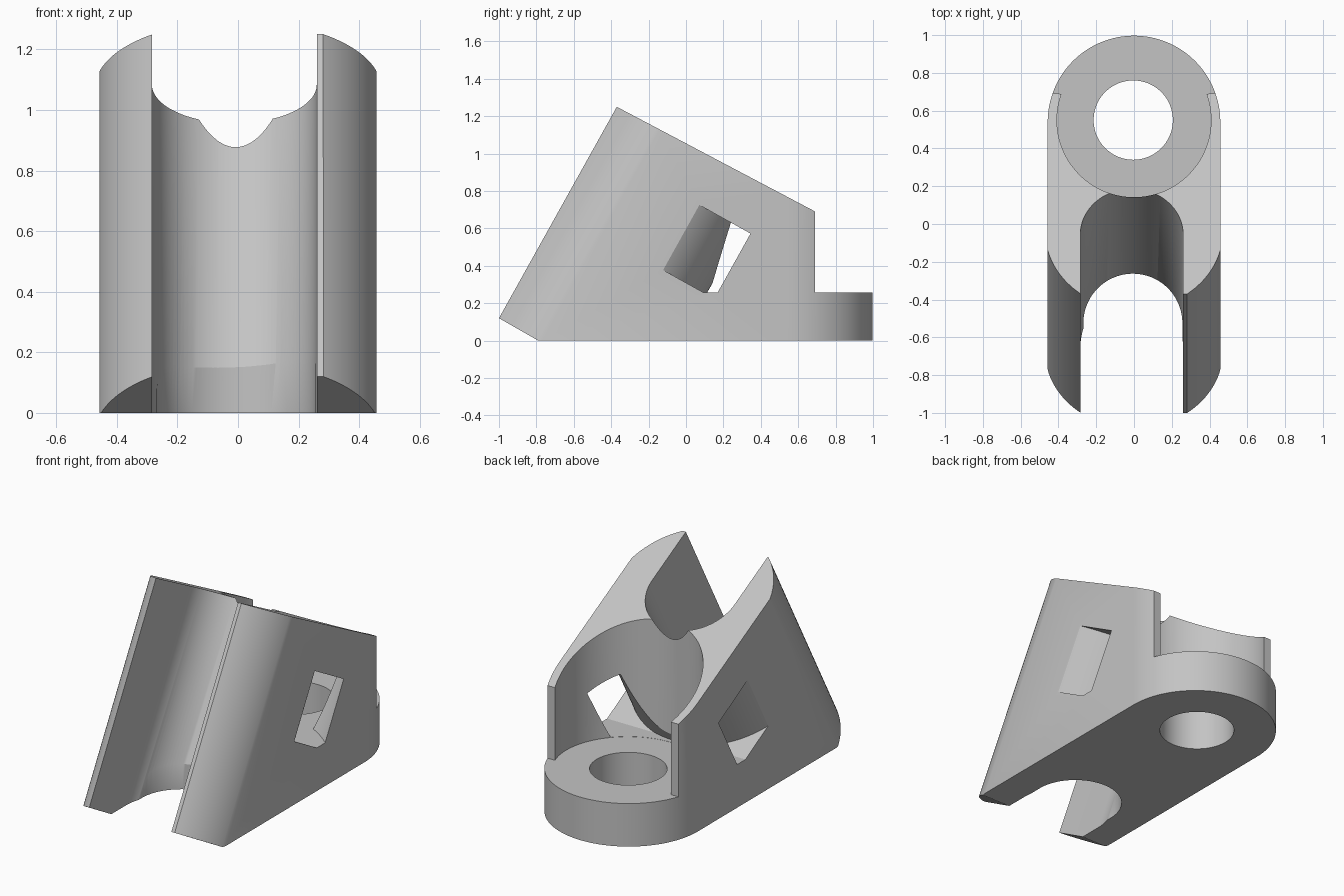
import bpy, bmesh, math
from mathutils import Matrix

cube = bpy.data.objects.get("Cube")
if cube:
    bpy.data.objects.remove(cube, do_unlink=True)

grey = bpy.data.materials.new("plain_grey")
grey.use_nodes = True
grey.diffuse_color = (0.55, 0.55, 0.55, 1)
grey.node_tree.nodes["Principled BSDF"].inputs["Base Color"].default_value = (0.55, 0.55, 0.55, 1)

UPRIGHT = Matrix.Identity(4)
LEAN = Matrix.Rotation(math.radians(-29.15), 4, 'X')   # frame of the leaning channel
SIDE = Matrix(((0, 0, 1, 0), (1, 0, 0, 0), (0, 1, 0, 0), (0, 0, 0, 1)))  # side profile


def arc(cx, cy, r, start, end, steps=48):
    angles = [math.radians(start + (end - start) * i / steps) for i in range(steps + 1)]
    return [(cx + r * math.cos(a), cy + r * math.sin(a)) for a in angles]


def prism(name, outline, low, high, frame=UPRIGHT):
    """Extrude a closed outline from low to high along the frame's own z."""
    bm = bmesh.new()
    base = bm.faces.new([bm.verts.new((x, y, low)) for x, y in outline])
    top = bmesh.ops.extrude_face_region(bm, geom=[base])["geom"]
    moved = [v for v in top if isinstance(v, bmesh.types.BMVert)]
    bmesh.ops.translate(bm, verts=moved, vec=(0, 0, high - low))
    bmesh.ops.transform(bm, matrix=frame, verts=bm.verts)
    bmesh.ops.recalc_face_normals(bm, faces=bm.faces)
    mesh = bpy.data.meshes.new(name)
    bm.to_mesh(mesh)
    bm.free()
    mesh.materials.append(grey)
    obj = bpy.data.objects.new(name, mesh)
    bpy.context.collection.objects.link(obj)
    return obj


def combine(target, tool, operation):
    mod = target.modifiers.new(operation.lower(), 'BOOLEAN')
    mod.operation = operation
    mod.solver = 'EXACT'
    mod.object = tool
    bpy.context.view_layer.objects.active = target
    bpy.ops.object.modifier_apply(modifier=mod.name)
    bpy.data.objects.remove(tool, do_unlink=True)


# Wedge-shaped body from its side profile
body = prism("clamp_body", [(-1, 0.12), (-0.79, 0), (1.1, 0), (1.1, 0.474), (-0.37, 1.25)],
             -0.7, 0.7, SIDE)

# Flat sides with a rounded back, seen in plan
half = 0.457
combine(body, prism("plan_limit", arc(0, 0.54, half, 0, 180, 64) + [(-half, -1.3), (half, -1.3)],
                    -0.3, 1.6), 'INTERSECT')

# Rounded front edges running along the lean
combine(body, prism("front_limit", arc(0, -0.553, 0.472, 180, 360, 64) + [(0.472, 2), (-0.472, 2)],
                    -2, 2, LEAN), 'INTERSECT')

# Leaning open channel, and the upright slot that opens its foot
combine(body, prism("channel", arc(-0.012, -0.575, 0.272, 0, 180) + [(-0.284, -1.5), (0.26, -1.5)],
                    -2, 2, LEAN), 'DIFFERENCE')
combine(body, prism("foot_slot", arc(-0.006, -0.525, 0.262, 0, 180) + [(-0.268, -1.5), (0.256, -1.5)],
                    -0.2, 0.3), 'DIFFERENCE')

# Round pocket joined to the cleared space above the back flange
floor = 0.257
pocket = arc(0, 0.55, 0.408, 20, -200, 72)
combine(body, prism("pocket", pocket + [(-0.7, 0.69), (-0.7, 1.3), (0.7, 1.3), (0.7, 0.69)],
                    floor, 1.8), 'DIFFERENCE')

# Curved strap passage wrapping behind the channel
strap = prism("strap_passage", arc(0, -0.553, 0.735, 15, 165, 64) + arc(0, -0.553, 0.527, 165, 15, 64),
              0.27, 0.668, LEAN)
combine(strap, prism("strap_limit", [(-1, -1), (1, -1), (1, 1), (-1, 1)], floor + 0.001, 1.8),
        'INTERSECT')
combine(body, strap, 'DIFFERENCE')

# Bolt hole through the flange
combine(body, prism("bolt_hole", arc(-0.004, 0.55, 0.21, 0, 354, 59), -0.2, 0.6), 'DIFFERENCE')

# Smooth curved walls, crisp edges
bpy.ops.object.select_all(action='DESELECT')
body.select_set(True)
bpy.context.view_layer.objects.active = body
bpy.ops.object.shade_smooth_by_angle(angle=math.radians(25))
